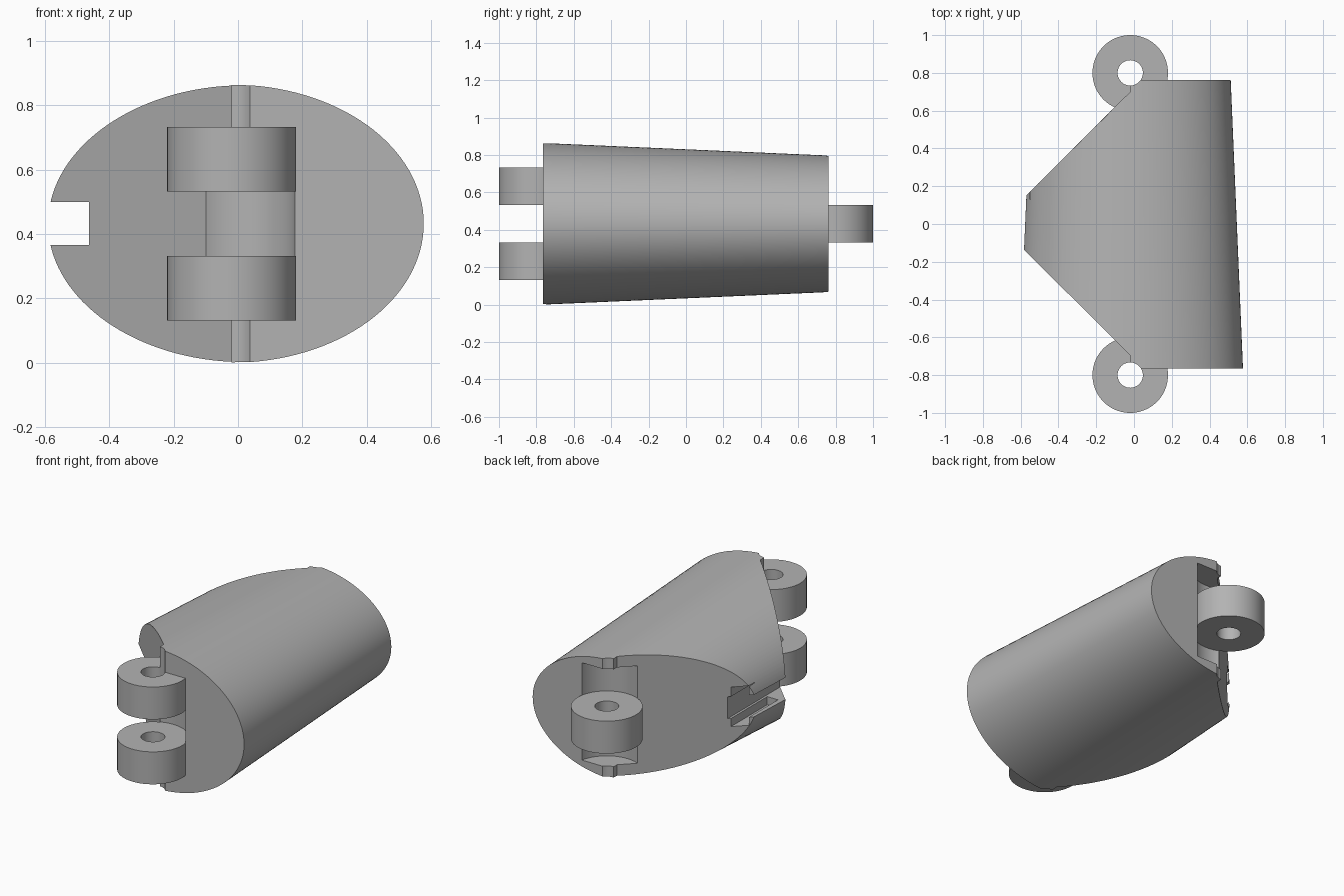
import bpy, bmesh, math

cube = bpy.data.objects.get("Cube")
if cube:
    bpy.data.objects.remove(cube, do_unlink=True)

PIN_X, PIN_Y = -0.02, 0.8          # hinge axis, mirrored front and back
MID_Z = 0.432
KNUCKLE_R, PIN_R = 0.2, 0.067
Z_LEVELS = [MID_Z + k * 0.1 for k in (-3, -1, 1, 3)]

grey = bpy.data.materials.new("plain grey")
grey.use_nodes = True
grey.diffuse_color = (0.45, 0.45, 0.45, 1)
grey.node_tree.nodes["Principled BSDF"].inputs["Base Color"].default_value = grey.diffuse_color


def loft(name, lower, upper):
    """Solid between two matching closed rings."""
    bm = bmesh.new()
    a = [bm.verts.new(p) for p in lower]
    b = [bm.verts.new(p) for p in upper]
    n = len(a)
    bm.faces.new(a)
    bm.faces.new(b)
    for i in range(n):
        j = (i + 1) % n
        bm.faces.new((a[i], a[j], b[j], b[i]))
    bmesh.ops.recalc_face_normals(bm, faces=bm.faces)
    mesh = bpy.data.meshes.new(name)
    bm.to_mesh(mesh)
    bm.free()
    mesh.materials.append(grey)
    obj = bpy.data.objects.new(name, mesh)
    bpy.context.collection.objects.link(obj)
    return obj


def prism(name, outline, z0, z1):
    return loft(name, [(x, y, z0) for x, y in outline], [(x, y, z1) for x, y in outline])


def cylinder(name, y, radius, z0, z1, n=72):
    ring = [(PIN_X + radius * math.cos(math.tau * i / n),
             y + radius * math.sin(math.tau * i / n)) for i in range(n)]
    return prism(name, ring, z0, z1)


def box(name, x0, x1, y0, y1, z0, z1):
    return prism(name, [(x0, y0), (x1, y0), (x1, y1), (x0, y1)], z0, z1)


def oval(y, rx, rz, n=128):
    return [(PIN_X + rx * math.cos(math.tau * i / n), y,
             MID_Z + rz * math.sin(math.tau * i / n)) for i in range(n)]


def combine(target, tool, operation):
    mod = target.modifiers.new(tool.name, 'BOOLEAN')
    mod.operation = operation
    mod.solver = 'EXACT'
    mod.object = tool
    bpy.context.view_layer.objects.active = target
    bpy.ops.object.modifier_apply(modifier=mod.name)
    bpy.data.objects.remove(tool, do_unlink=True)


# Tapered oval body
body = loft("finger_segment", oval(-0.765, 0.597, 0.432), oval(0.762, 0.532, 0.365))

# Slanted relief on the bending side
combine(body, prism("bend_relief", [
    (PIN_X, -0.9), (0.8, -0.9), (0.8, 0.9), (PIN_X, 0.9),
    (PIN_X, 0.7), (-0.72, 0.0), (PIN_X, -0.695)], -0.2, 1.2), 'INTERSECT')

# Tendon groove and the wider blind pocket behind it
combine(body, box("tendon_groove", -0.8, -0.463, -0.9, 0.9, 0.365, 0.5), 'DIFFERENCE')
combine(body, box("tendon_pocket", -0.55, -0.477, -0.11, 0.9, 0.315, 0.558), 'DIFFERENCE')

# Clearance for the neighbouring segments' knuckles
z0, z1, z2, z3 = Z_LEVELS
combine(body, cylinder("front_clearance", -PIN_Y, KNUCKLE_R, z1, z2), 'DIFFERENCE')
combine(body, cylinder("back_lower_clearance", PIN_Y, KNUCKLE_R, z0, z1), 'DIFFERENCE')
combine(body, cylinder("back_upper_clearance", PIN_Y, KNUCKLE_R, z2, z3), 'DIFFERENCE')

# Knuckles: two at the front, one at the back
combine(body, cylinder("front_lower_knuckle", -PIN_Y, KNUCKLE_R, z0, z1), 'UNION')
combine(body, cylinder("front_upper_knuckle", -PIN_Y, KNUCKLE_R, z2, z3), 'UNION')
combine(body, cylinder("back_knuckle", PIN_Y, KNUCKLE_R, z1, z2), 'UNION')

# Pin holes through the full height
for side in (-1, 1):
    combine(body, cylinder("pin_hole", side * PIN_Y, PIN_R, -0.2, 1.2, 48), 'DIFFERENCE')

bpy.ops.object.select_all(action='DESELECT')
body.select_set(True)
bpy.context.view_layer.objects.active = body
bpy.ops.object.shade_smooth_by_angle(angle=math.radians(30))
